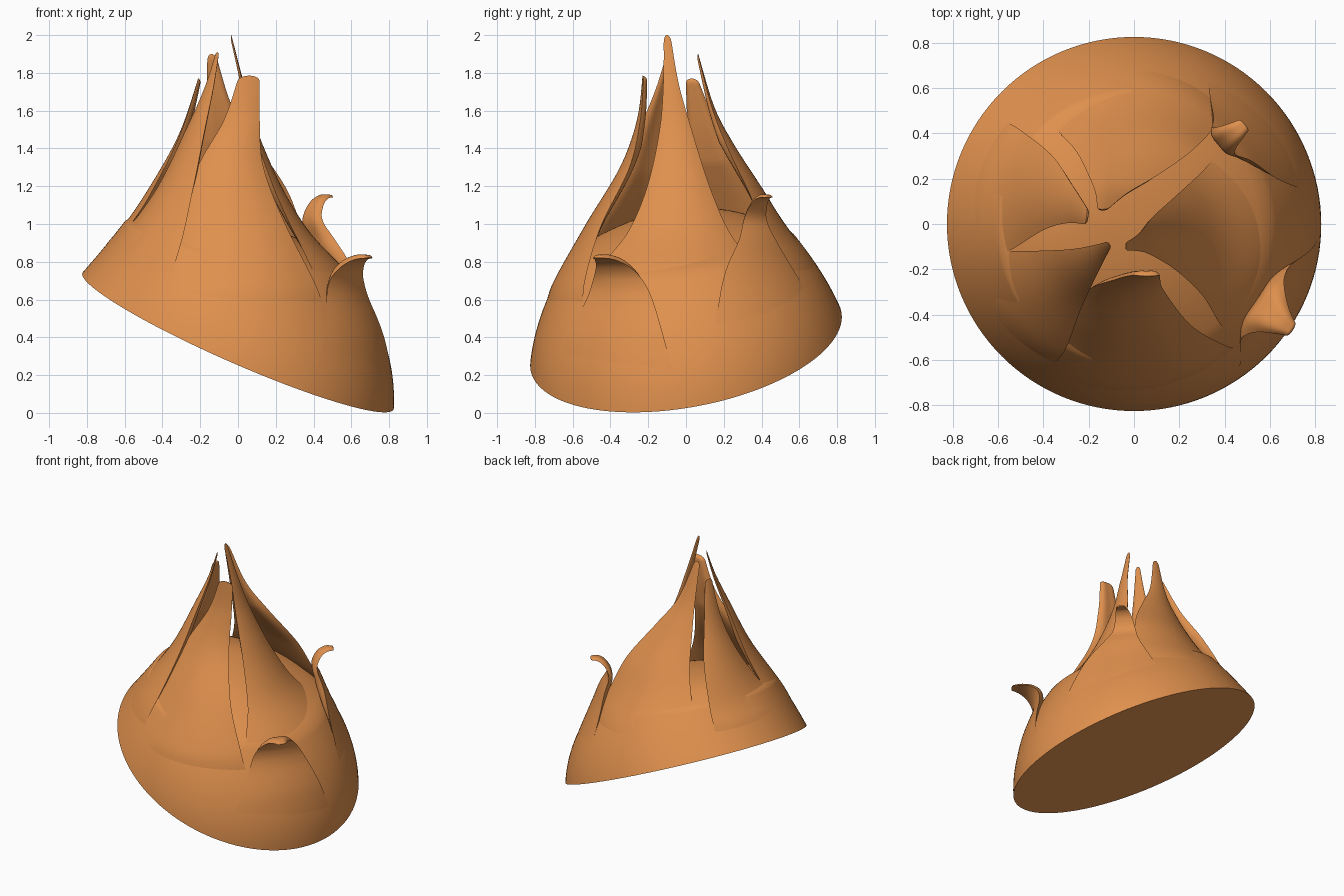
import bpy
from math import sin, cos, pi, radians, sqrt, hypot, atan2
from mathutils import Vector

if "Cube" in bpy.data.objects:
    bpy.data.objects.remove(bpy.data.objects["Cube"])

mat = bpy.data.materials.new("flame_orange")
mat.diffuse_color = (0.74, 0.28, 0.075, 1)
mat.use_nodes = True
mat.node_tree.nodes["Principled BSDF"].inputs["Base Color"].default_value = mat.diffuse_color


def make(name, verts, faces):
    me = bpy.data.meshes.new(name)
    me.from_pydata(verts, [], faces)
    me.update()
    ob = bpy.data.objects.new(name, me)
    bpy.context.collection.objects.link(ob)
    me.materials.append(mat)
    bpy.ops.object.select_all(action='DESELECT')
    ob.select_set(True)
    bpy.context.view_layer.objects.active = ob
    bpy.ops.object.shade_smooth_by_angle(angle=radians(40))
    return ob


def spline(rows, t):
    """Catmull-Rom through rows of equal length, t in 0..1"""
    n = len(rows) - 1
    i = min(int(t * n), n - 1)
    f = t * n - i
    a, b, c, d = (rows[max(0, min(n, i + k))] for k in (-1, 0, 1, 2))
    return [0.5 * (2 * q + (r - p) * f + (2 * p - 5 * q + 4 * r - s) * f * f
                   + (3 * q - p - 3 * r + s) * f ** 3) for p, q, r, s in zip(a, b, c, d)]


def shell(a, v):
    """Outer hull: sheared cone from the tilted base rim (v=0) to a circle at z=1.2 (v=1)"""
    x, y = 0.825 * cos(a), 0.825 * sin(a)
    zb = 0.38 - 0.43 * x + 0.155 * y
    d = 1.2 - zb
    rc = 0.64 + 0.3 * (d - 0.47)
    b = Vector((x, y, zb))
    c = Vector((rc * cos(a), rc * sin(a), zb + d * 0.47))
    e = Vector((-0.12 + 0.34 * cos(a), 0.34 * sin(a), 1.2))
    return b * (1 - v) ** 2 + c * 2 * v * (1 - v) + e * v * v


def on_shell(p):
    """Hull point at the same height and bearing as p"""
    v = 0.4
    for _ in range(4):
        a = atan2(p.y, p.x + 0.12 * v * v)
        lo, hi = 0.03, 1.0
        for _ in range(14):
            v = (lo + hi) / 2
            lo, hi = (v, hi) if shell(a, v).z < p.z else (lo, v)
    return shell(a, v)


# body: hull with a tilted flat base and a domed hollow floor between the tongues
def body():
    N, V, D = 128, 20, 14
    verts, faces = [], []
    mid = Vector((-0.1, 0, 1.06))
    for j in range(V + D):
        for i in range(N):
            a = 2 * pi * i / N
            if j <= V:
                p = shell(a, 0.62 * j / V)
            else:
                k = (j - V) / D
                rim = shell(a, 0.62)
                p = rim.lerp(mid, k)
                p.z = rim.z + (mid.z - rim.z) * k ** 0.9 + 0.04 * sin(pi * k)
            verts.append(p)
    rows = V + D
    for j in range(rows - 1):
        for i in range(N):
            k = (i + 1) % N
            faces.append((j * N + i, j * N + k, (j + 1) * N + k, (j + 1) * N + i))
    verts.append(mid)
    top = (rows - 1) * N
    faces += [(top + i, top + (i + 1) % N, len(verts) - 1) for i in range(N)]
    faces.append(tuple(reversed(range(N))))
    make("flame_body", verts, faces)


# tongue: lens-shaped leaf swept along rows of (x, y, z, half width),
# its root melting into the hull until t = blend
def tongue(name, deg, rows, blend=0.4, M=56, U=20):
    a = radians(deg)
    out, lat = Vector((cos(a), sin(a), 0)), Vector((-sin(a), cos(a), 0))
    verts, faces = [], []
    for j in range(M + 1):
        t = 1 - (1 - j / M) ** 1.4
        x, y, z, w = spline(rows, t)
        tan = (Vector(spline(rows, min(1, t + .01))[:3]) - Vector(spline(rows, max(0, t - .01))[:3])).normalized()
        nrm = lat.cross(tan).normalized()
        w = max(w, 0.008)
        if t > 0.96:
            w *= sqrt(max(0.02, 1 - ((t - 0.96) / 0.04) ** 2))
        R = max(hypot(x + 0.1, y + 0.03), w * 1.1)
        th = min(0.06, 0.45 * w)
        k = min(1, t / blend)
        k = k * k * (3 - 2 * k)
        lift = min(0.008, -0.012 + 0.12 * t)
        front = []
        for i in range(U + 1):
            u = -1 + 2 * i / U
            p = Vector((x, y, z)) + lat * u * w - out * (R - sqrt(R * R - (u * w) ** 2))
            if k < 1:
                q = on_shell(p)
                q += Vector((q.x, q.y, 0)).normalized() * lift
                p = q.lerp(p, k)
            front.append(p)
        verts += front
        for i in range(U - 1, 0, -1):
            u = -1 + 2 * i / U
            verts.append(front[i] - nrm * th * (1 - u ** 4) * min(1, 0.1 + 4 * t))
    n = 2 * U
    for j in range(M):
        for i in range(n):
            k = (i + 1) % n
            faces.append((j * n + i, j * n + k, (j + 1) * n + k, (j + 1) * n + i))
    faces.append(tuple(reversed(range(n))))
    faces.append(tuple(range(M * n, M * n + n)))
    make(name, verts, faces)


body()

# tall tongues leaning to the middle
tongue("front_tongue", -90, [(0, -.75, .55, .48), (-.02, -.70, .7, .43), (-.03, -.53, 1.0, .28),
                             (-.04, -.35, 1.3, .175), (.02, -.26, 1.55, .095), (.06, -.23, 1.785, .055)])
tongue("right_tongue", 0, [(.68, -.05, .55, .46), (.53, -.05, .75, .40), (.38, -.04, .95, .27), (.23, -.04, 1.2, .165),
                           (.1, -.055, 1.5, .085), (.03, -.08, 1.75, .04), (-.035, -.1, 2.0, .018)])
tongue("back_tongue", 90, [(0, .74, .7, .42), (0, .59, .9, .38), (0, .41, 1.18, .26), (-.05, .255, 1.42, .15),
                           (-.10, .15, 1.62, .07), (-.14, .065, 1.9, .022)])
tongue("left_tongue", 172, [(-.74, .17, .84, .33), (-.60, .15, .99, .27), (-.42, .14, 1.27, .165),
                            (-.30, .09, 1.5, .085), (-.21, .03, 1.77, .032)])
tongue("front_left_tongue", 216, [(-.64, -.46, .68, .32), (-.52, -.38, .9, .27), (-.36, -.27, 1.2, .16),
                                  (-.24, -.19, 1.5, .085), (-.16, -.13, 1.72, .04), (-.11, -.09, 1.91, .014)])

# short outer tongues with curled tips
tongue("back_right_curl", 40, [(.62, .52, .3, .42), (.53, .43, .7, .26), (.44, .385, .92, .125), (.40, .37, 1.02, .08),
                               (.415, .385, 1.095, .06), (.45, .41, 1.135, .045), (.49, .44, 1.14, .03)], 0.34)
tongue("low_right_curl", -34, [(.70, -.44, .06, .43), (.67, -.40, .4, .30), (.61, -.37, .6, .21), (.59, -.37, .7, .16),
                               (.61, -.39, .77, .11), (.65, -.43, .81, .065), (.70, -.47, .82, .03)], 0.5)
